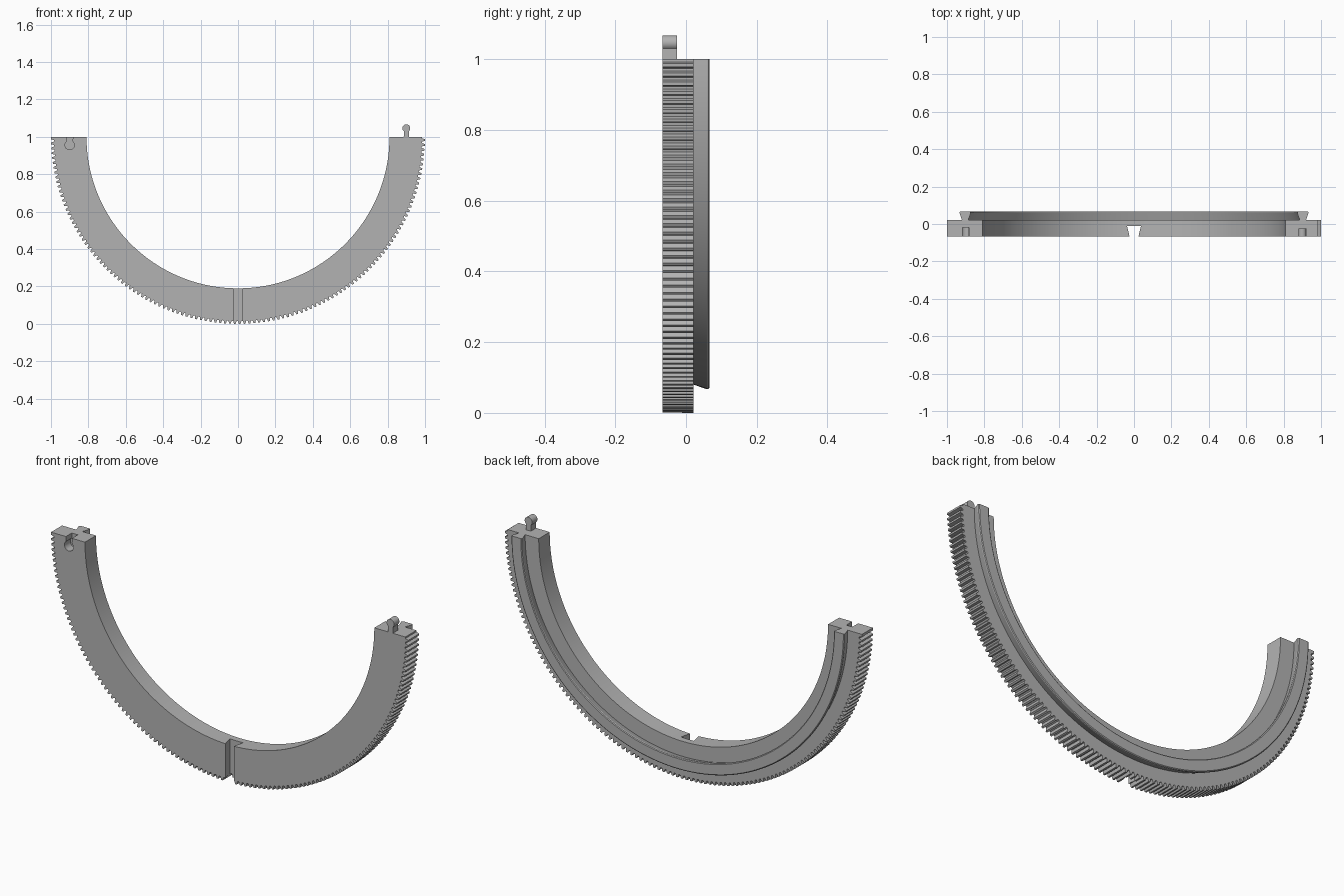
import bpy
import bmesh
from math import sin, cos, pi

cube = bpy.data.objects.get("Cube")
if cube:
    bpy.data.objects.remove(cube, do_unlink=True)

grey = bpy.data.materials.new("plain grey")
grey.use_nodes = True
colour = (0.45, 0.45, 0.45, 1)
grey.diffuse_color = colour
grey.node_tree.nodes["Principled BSDF"].inputs["Base Color"].default_value = colour

FRONT, PLATE_BACK, RAIL_BACK = -0.067, 0.021, 0.067
INNER, ROOT, TIP = 0.81, 0.984, 1.0
TEETH = 120


def make_object(name, bm):
    bmesh.ops.recalc_face_normals(bm, faces=bm.faces)
    mesh = bpy.data.meshes.new(name)
    bm.to_mesh(mesh)
    bm.free()
    mesh.materials.append(grey)
    ob = bpy.data.objects.new(name, mesh)
    bpy.context.collection.objects.link(ob)
    return ob


def half_sweep(name, angles, section):
    """Loft section(i), a list of (radius, y), along the lower half circle."""
    bm = bmesh.new()
    rings = [[bm.verts.new((r * cos(a), y, 1 + r * sin(a))) for r, y in section(i)]
             for i, a in enumerate(angles)]
    for one, two in zip(rings, rings[1:]):
        for k in range(len(one)):
            bm.faces.new((one[k - 1], one[k], two[k], two[k - 1]))
    bm.faces.new(rings[0])
    bm.faces.new(rings[-1])
    return make_object(name, bm)


def prism(name, outline, shift):
    """Extrude a closed outline of 3D points by a vector."""
    bm = bmesh.new()
    face = bm.faces.new([bm.verts.new(p) for p in outline])
    out = bmesh.ops.extrude_face_region(bm, geom=[face])
    moved = [g for g in out["geom"] if isinstance(g, bmesh.types.BMVert)]
    bmesh.ops.translate(bm, verts=moved, vec=shift)
    return make_object(name, bm)


def key_outline(x, y, neck, radius, start, centre):
    """Narrow neck ending in a round head, pointing from start to centre."""
    side = 1 if centre > start else -1
    arc = [pi * (-0.28 + 1.56 * i / 24) for i in range(25)]
    head = [(x + radius * cos(a), y, centre + side * radius * sin(a)) for a in arc]
    return [(x - neck, y, start), (x + neck, y, start)] + head


# Toothed half ring: each tooth is a root, rising flank, tip and falling flank
tooth = [(0.0, ROOT), (0.3, ROOT), (0.48, TIP), (0.82, TIP)]
steps = [(pi + pi * (t + f) / TEETH, r) for t in range(TEETH) for f, r in tooth]
steps = [(3 * pi - a, r) for a, r in reversed(steps)] + [(2 * pi, ROOT)]
steps[0] = (pi, TIP)


def plate_section(i):
    r = steps[i][1]
    return [(INNER, FRONT), (r, FRONT), (r, PLATE_BACK), (INNER, PLATE_BACK)]


ring = half_sweep("toothed_half_ring", [a for a, r in steps], plate_section)

# Dovetail rail on the back, with softened outer edges
rail_section = [(0.886, PLATE_BACK), (0.92, PLATE_BACK), (0.933, 0.059), (0.932, 0.064),
                (0.928, RAIL_BACK), (0.878, RAIL_BACK), (0.874, 0.064), (0.873, 0.059)]
rail = half_sweep("dovetail_rail", [pi + pi * i / 200 for i in range(201)],
                  lambda i: rail_section)

# Connector peg on the left end
peg = prism("connector_peg", key_outline(0.9, FRONT, 0.014, 0.021, 0.99, 1.046),
            (0, 0.042, 0))

# Cutters: keyhole socket in the right end, dovetail groove at the bottom
socket = prism("socket_cutter", key_outline(-0.9, FRONT - 0.05, 0.019, 0.025, 1.05, 0.956),
               (0, 0.097, 0))
groove = prism("groove_cutter", [(-0.02, -0.083, -0.1), (0.02, -0.083, -0.1),
                                 (0.037, -0.012, -0.1), (-0.037, -0.012, -0.1)],
               (0, 0, 0.5))
for cutter in (socket, groove):
    cutter.hide_render = True
    cutter.hide_set(True)
    mod = ring.modifiers.new(cutter.name, "BOOLEAN")
    mod.operation = "DIFFERENCE"
    mod.solver = "EXACT"
    mod.object = cutter

# Apply the cuts, then drop the cutters
bpy.context.view_layer.update()
graph = bpy.context.evaluated_depsgraph_get()
cut_mesh = bpy.data.meshes.new_from_object(ring.evaluated_get(graph))
ring.modifiers.clear()
ring.data = cut_mesh
for cutter in (socket, groove):
    bpy.data.objects.remove(cutter, do_unlink=True)

# Smooth curves, crisp edges
bpy.ops.object.select_all(action="DESELECT")
for ob in (ring, rail, peg):
    ob.select_set(True)
    bpy.context.view_layer.objects.active = ob
bpy.ops.object.shade_smooth_by_angle(angle=pi / 6)
